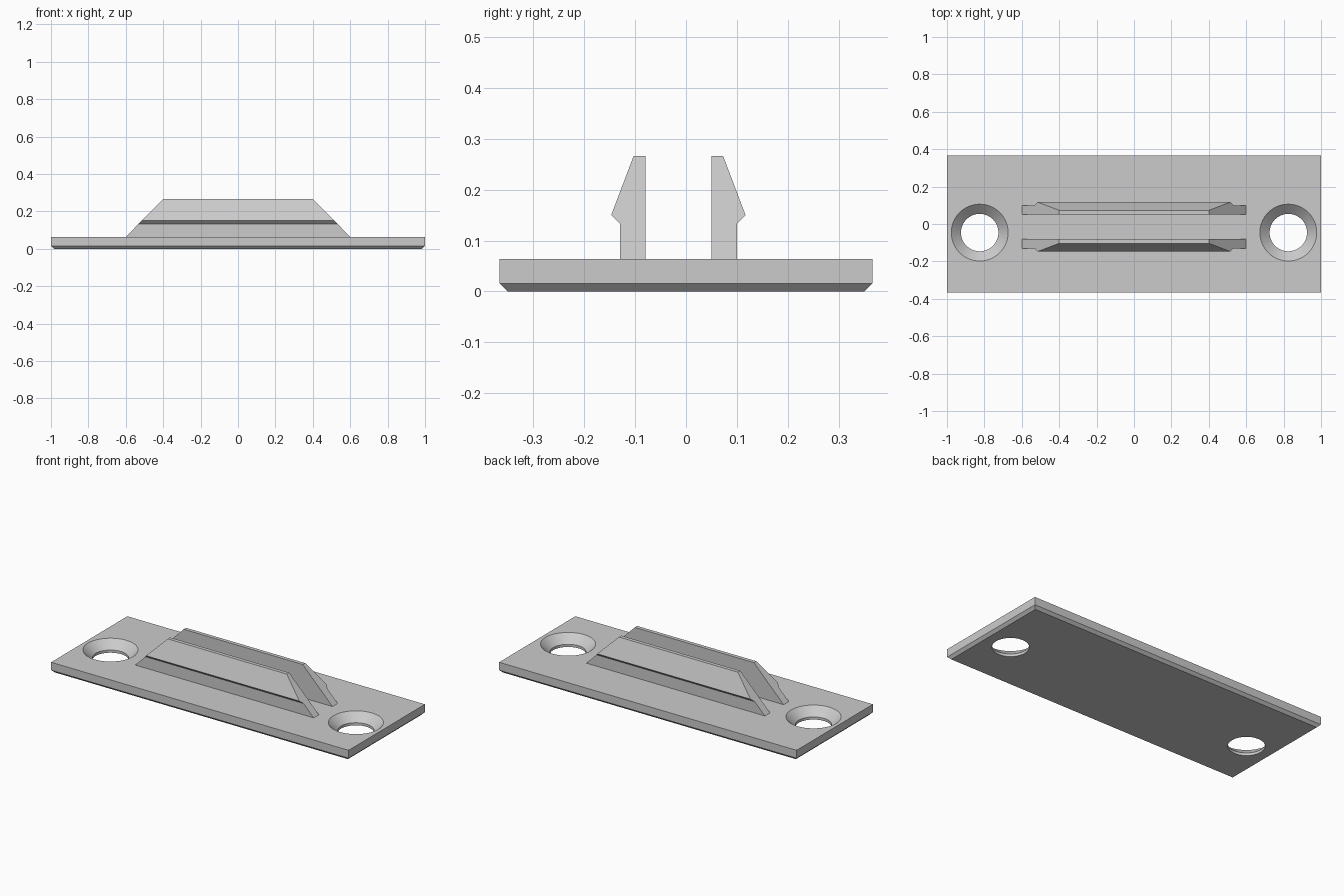
import bpy, bmesh, math

cube = bpy.data.objects.get("Cube")
if cube:
    bpy.data.objects.remove(cube, do_unlink=True)

GREY = (0.6, 0.6, 0.6, 1)
mat = bpy.data.materials.new("light grey")
mat.use_nodes = True
mat.diffuse_color = GREY
mat.node_tree.nodes["Principled BSDF"].inputs["Base Color"].default_value = GREY

HALF_Y, TOP, CHAMFER = 0.366, 0.064, 0.016
MID_Y = -0.015       # mirror line between the two prongs
HOLE_X, HOLE_Y = 0.825, -0.046


def loft(name, rings):
    """Closed solid skinned through matching rings of points."""
    bm = bmesh.new()
    loops = [[bm.verts.new(p) for p in ring] for ring in rings]
    n = len(loops[0])
    for a, b in zip(loops, loops[1:]):
        for i in range(n):
            j = (i + 1) % n
            bm.faces.new((a[i], a[j], b[j], b[i]))
    bm.faces.new(loops[0])
    bm.faces.new(loops[-1])
    bmesh.ops.recalc_face_normals(bm, faces=bm.faces)
    mesh = bpy.data.meshes.new(name)
    bm.to_mesh(mesh)
    bm.free()
    mesh.materials.append(mat)
    obj = bpy.data.objects.new(name, mesh)
    bpy.context.collection.objects.link(obj)
    return obj


def rectangle(inset, z):
    x, y = 1 - inset, HALF_Y - inset
    return [(-x, -y, z), (x, -y, z), (x, y, z), (-x, y, z)]


def circle(cx, r, z, n=64):
    return [(cx + r * math.cos(math.tau * i / n),
             HOLE_Y + r * math.sin(math.tau * i / n), z) for i in range(n)]


# Base plate with a chamfered lower edge
plate = loft("base_plate", [rectangle(CHAMFER, 0), rectangle(0, CHAMFER), rectangle(0, TOP)])

# Countersunk screw holes
bpy.context.view_layer.objects.active = plate
for side in (-1, 1):
    x = side * HOLE_X
    cutter = loft("hole_cutter", [circle(x, 0.1, -0.05), circle(x, 0.1, 0.016),
                                  circle(x, 0.152, TOP), circle(x, 0.152, TOP + 0.05)])
    cutter.hide_render = True
    mod = plate.modifiers.new("screw_hole", "BOOLEAN")
    mod.operation, mod.solver, mod.object = "DIFFERENCE", "EXACT", cutter
    bpy.ops.object.modifier_apply(modifier=mod.name)
    bpy.data.objects.remove(cutter, do_unlink=True)

bpy.ops.object.select_all(action="DESELECT")
plate.select_set(True)
bpy.ops.object.shade_smooth_by_angle(angle=math.radians(25))

# Barbed snap prongs: (distance from the mirror line, height), ends sloping inwards
barb = [(0.065, TOP - 0.004), (0.115, TOP - 0.004), (0.115, 0.133),
        (0.132, 0.15), (0.088, 0.266), (0.065, 0.266)]
for name, side in (("front_prong", -1), ("back_prong", 1)):
    loft(name, [[(end * (0.6 + (TOP - z) * 0.99), MID_Y + side * d, z) for d, z in barb]
                for end in (-1, 1)])
